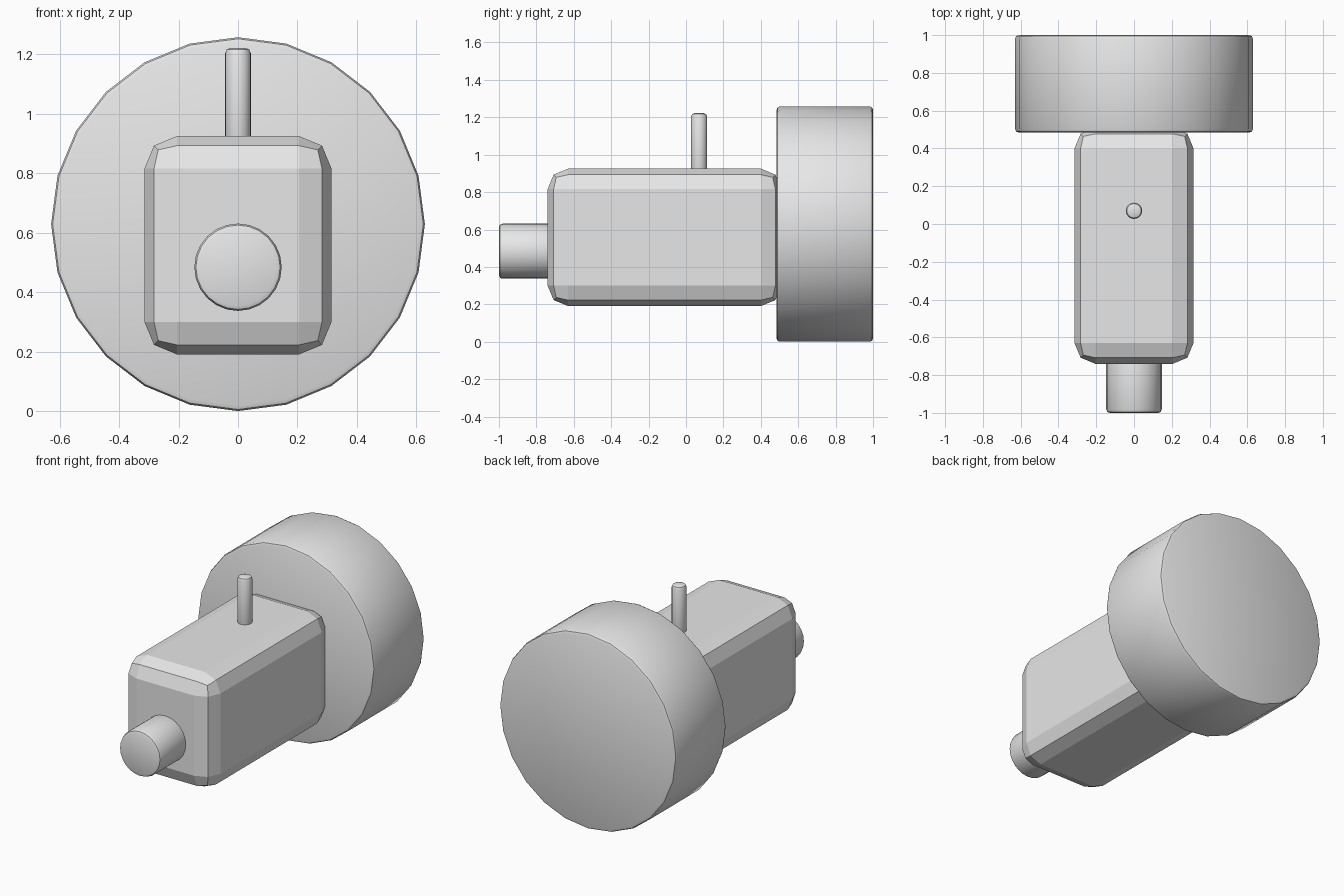
import bpy
import math

cube = bpy.data.objects.get("Cube")
if cube:
    bpy.data.objects.remove(cube, do_unlink=True)

# Single plain grey
grey = bpy.data.materials.new("light grey")
grey.use_nodes = True
grey.diffuse_color = (0.8, 0.8, 0.8, 1)
grey.node_tree.nodes["Principled BSDF"].inputs["Base Color"].default_value = (0.8, 0.8, 0.8, 1)


def finish(obj, name, width, segments):
    """Name, colour and bevel a part."""
    obj.name = name
    obj.data.materials.append(grey)
    bevel = obj.modifiers.new("Bevel", 'BEVEL')
    bevel.width = width
    bevel.segments = segments
    bevel.limit_method = 'ANGLE'
    bevel.angle_limit = math.radians(40)
    bpy.ops.object.modifier_apply(modifier=bevel.name)


def rod(name, radius, start, end, bevel):
    """Bevelled round part from start to end, along y or z."""
    along_y = start[1] != end[1]
    length = sum(abs(b - a) for a, b in zip(start, end))
    middle = [(a + b) / 2 for a, b in zip(start, end)]
    turn = (math.pi / 2, 0, 0) if along_y else (0, 0, 0)
    bpy.ops.mesh.primitive_cylinder_add(vertices=24, radius=radius, depth=length,
                                        location=middle, rotation=turn)
    finish(bpy.context.object, name, bevel, 2)
    bpy.ops.object.shade_smooth_by_angle(angle=math.radians(30))


# Chamfered main housing, flat shaded
bpy.ops.mesh.primitive_cube_add(size=1, location=(0, -0.115, 0.558))
body = bpy.context.object
body.scale = (0.63, 1.25, 0.735)
bpy.ops.object.transform_apply(location=False, rotation=False, scale=True)
finish(body, "body", 0.11, 2)

# Large rear drum, front knob and upright pin
rod("rear_drum", 0.629, (0, 0.484, 0.629), (0, 1, 0.629), 0.018)
rod("front_knob", 0.147, (0, -1, 0.484), (0, -0.65, 0.484), 0.018)
rod("top_pin", 0.043, (0, 0.07, 0.85), (0, 0.07, 1.222), 0.018)
